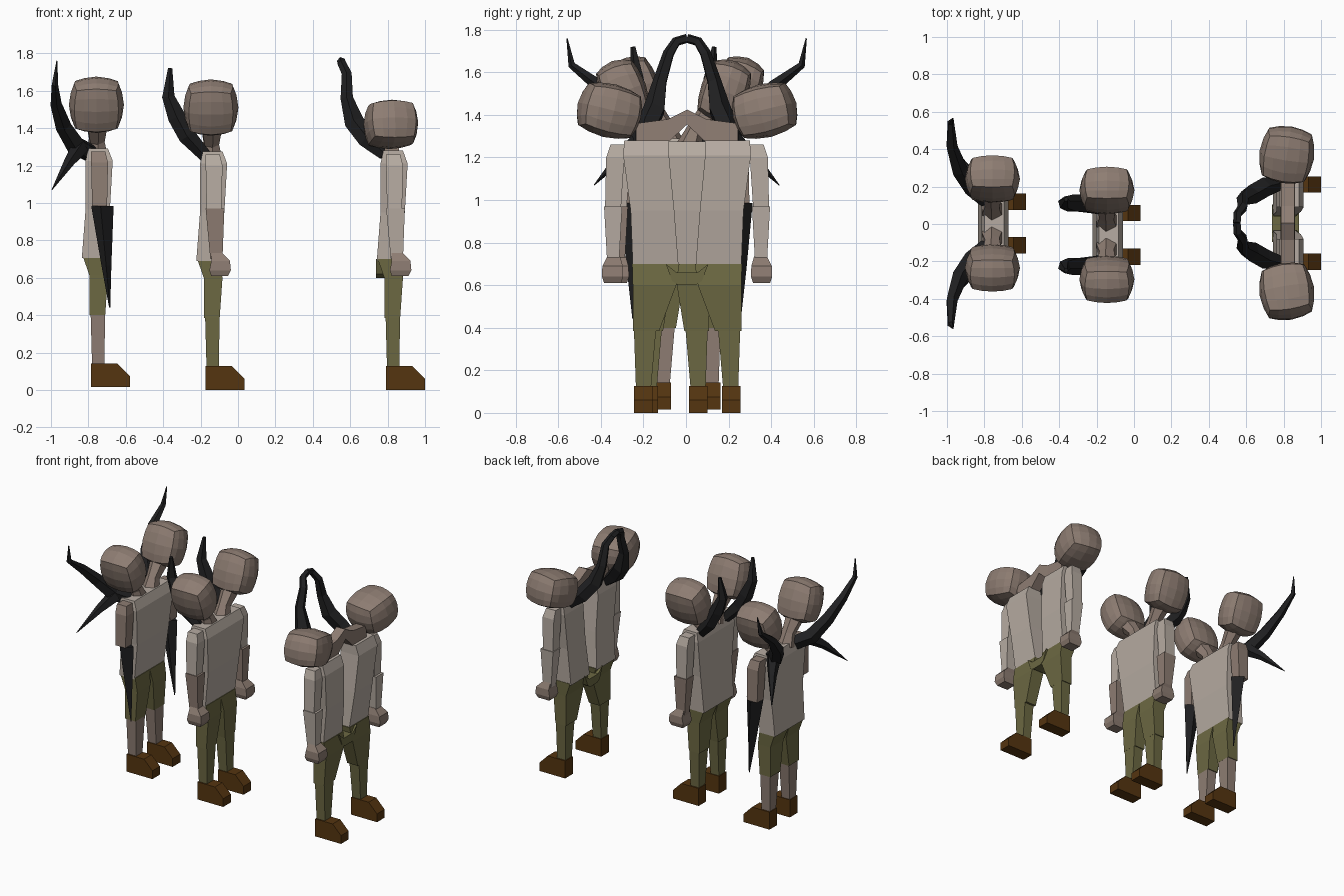
import bpy, bmesh
from math import sin, cos, pi, radians
from mathutils import Vector, Matrix

if "Cube" in bpy.data.objects:
    bpy.data.objects.remove(bpy.data.objects["Cube"])


def mat(name, c):
    m = bpy.data.materials.new(name)
    m.diffuse_color = (*c, 1)
    m.use_nodes = True
    m.node_tree.nodes["Principled BSDF"].inputs["Base Color"].default_value = m.diffuse_color
    return m


SKIN = mat("skin", (0.27, 0.205, 0.17))
SHIRT = mat("shirt", (0.47, 0.41, 0.36))
PANTS = mat("pants", (0.15, 0.14, 0.055))
SHOE = mat("leather", (0.09, 0.035, 0.005))
DARK = mat("dark_horn", (0.014, 0.014, 0.015))


def finish(name, bm, m, T):
    bm.transform(T)
    bmesh.ops.recalc_face_normals(bm, faces=bm.faces[:])
    me = bpy.data.meshes.new(name)
    bm.to_mesh(me)
    bm.free()
    me.materials.append(m)
    bpy.context.collection.objects.link(bpy.data.objects.new(name, me))


def loft(name, rings, m, T):
    """Skin a list of equal-length point rings and cap both ends."""
    bm = bmesh.new()
    vs = [[bm.verts.new(p) for p in r] for r in rings]
    n = len(rings[0])
    for a, b in zip(vs, vs[1:]):
        for i in range(n):
            bm.faces.new((a[i], a[(i + 1) % n], b[(i + 1) % n], b[i]))
    bm.faces.new(vs[0])
    bm.faces.new(vs[-1])
    finish(name, bm, m, T)


def boxes(name, secs, m, T):
    """Loft of rectangles (x0, x1, y0, y1, z)."""
    loft(name, [[(a, c, z), (b, c, z), (b, d, z), (a, d, z)] for a, b, c, d, z in secs], m, T)


def tube(name, path, m, T, n=5):
    """Tapered tube through (x, y, z, radius)."""
    P = [Vector(p[:3]) for p in path]
    rings = []
    for i, p in enumerate(P):
        t = (P[min(i + 1, len(P) - 1)] - P[max(i - 1, 0)]).normalized()
        u = t.cross(Vector((1, 0, 0.3))).normalized()
        v = t.cross(u)
        rings.append([p + path[i][3] * (u * cos(2 * pi * k / n) + v * sin(2 * pi * k / n)) for k in range(n)])
    loft(name, rings, m, T)


def head(name, loc, size, roll, yaw, T):
    bm = bmesh.new()
    bmesh.ops.create_cube(bm, size=2)
    bmesh.ops.subdivide_edges(bm, edges=bm.edges[:], cuts=3, use_grid_fill=True)
    for v in bm.verts:
        v.co = v.co.lerp(v.co.normalized() * 1.12, 0.65) / 1.08
    L = Matrix.Translation(loc) @ Matrix.Rotation(radians(yaw), 4, 'Z') @ Matrix.Rotation(radians(roll), 4, 'X')
    finish(name, bm, SKIN, T @ L @ Matrix.Diagonal((*[s / 2 for s in size], 1)))


# figure kinds: heel x, centre y, ground z
for kind, (bx, cy, bz) in enumerate([(-0.785, 0.003, 0.015), (-0.173, -0.058, 0), (0.792, 0.005, 0)], 1):
    T0 = Matrix.Translation((bx, cy, bz))
    wide = kind == 3
    o = 0.09 if wide else 0
    f = f"figure{kind}_"
    if not wide:
        boxes(f + "torso", [(-.05, .07, -.17, .17, .69), (-.03, .1, -.18, .18, .95),
                            (-.03, .115, -.21, .21, 1.21), (-.015, .09, -.2, .2, 1.275)], SHIRT, T0)
    else:
        # hips joining the two bodies, and the fused neck arch
        loft("figure3_hips", [[(x, y, z) for y, z in ((-.1, .7), (-.07, .62), (-.04, .6), (.04, .6),
                               (.07, .62), (.1, .7), (.05, .66), (-.05, .66))] for x in (-.055, .09)], PANTS, T0)
        loft("figure3_neck_arch", [[(-.01, y, a), (.07, y, a), (.065, y, b), (-.005, y, b)] for y, a, b in
             ((-.24, 1.27, 1.36), (-.09, 1.27, 1.38), (0, 1.355, 1.425), (.09, 1.27, 1.38), (.24, 1.27, 1.36))], SKIN, T0)
    for s, side in ((1, "left"), (-1, "right")):
        T = T0 @ Matrix.Diagonal((1, s, 1, 1))
        n = f + side + "_"
        # shoes and legs
        loft(n + "shoe", [[(x, y + o, z) for x, z in ((0, 0), (.207, 0), (.207, .06), (.14, .127), (0, .127))]
                          for y in (.073, .16)], SHOE, T)
        boxes(n + "lower_leg", [(.005, .07, .08 + o, .15 + o, .11), (-.003, .075, .055 + o, .16 + o, .4)],
              SKIN if kind == 1 else PANTS, T)
        boxes(n + "thigh", [(-.01, .075, .05 + o * .9, .165 + o, .385), (-.01, .09, .015 + o * .4, .165 + o, .6),
                            (-.045, .075, 0.0 + o * .4, .168 + o, .7)], PANTS, T)
        # half torso of the split body
        if wide:
            boxes(n + "torso", [(-.05, .07, .04, .255, .69), (-.03, .1, .06, .265, .95),
                                (-.03, .115, .085, .3, 1.21), (-.015, .09, .085, .295, 1.28)], SHIRT, T)
        # arms
        a = .29 if wide else .2
        boxes(n + "upper_arm", [(.005, .085, a + .02, a + .095, .97), (0, .09, a + .005, a + .09, 1.2),
                                (.0, .075, a - .02, a + .07, 1.26)], SKIN if kind == 1 else SHIRT, T)
        if kind == 1:
            loft(n + "blade_arm", [[(0, .23, .97), (.06, .21, .97), (.12, .25, .97), (.05, .31, .97)],
                                   [(.055, .24, .65), (.08, .235, .65), (.108, .25, .65), (.08, .28, .65)],
                                   [(.096, .25, .425), (.1, .248, .425), (.102, .25, .425), (.1, .255, .425)]], DARK, T)
        else:
            boxes(n + "forearm", [(.025, .09, a + .03, a + .085, .7), (.0, .1, a + .015, a + .1, .97)],
                  SHIRT if wide else SKIN, T)
            boxes(n + "hand", [(.03, .12, a + .02, a + .1, .61), (.02, .135, a + .01, a + .11, .64),
                               (.03, .13, a + .012, a + .108, .69), (.03, .085, a + .025, a + .085, .735)], SKIN, T)
        # necks and heads
        if wide:
            head(n + "head", (.025, s * .365, 1.42), (.295, .255, .31), -76 * s, -9 * s, T0)
        else:
            tube(n + "neck", [(.03, .07, 1.24, .065), (.03, .1, 1.32, .045), (.03, .19, 1.43, .065)], SKIN, T, 6)
            head(n + "head", (.028, s * .238, 1.51), (.295, .225, .305), -20 * s, 0, T0)
        # back horns
        if kind == 1:
            tube(n + "horn", [(-.0, .13, 1.25, .05), (-.08, .2, 1.29, .055), (-.15, .29, 1.4, .045),
                              (-.19, .41, 1.52, .032), (-.195, .54, 1.62, .018), (-.183, .562, 1.745, .003)], DARK, T)
            tube(n + "back_spike", [(-.06, .2, 1.28, .05), (-.12, .3, 1.2, .03), (-.21, .435, 1.055, .002)], DARK, T)
        elif kind == 2:
            tube(n + "horn", [(-.0, .14, 1.25, .035), (-.1, .165, 1.36, .05), (-.155, .165, 1.46, .05),
                              (-.2, .17, 1.57, .035), (-.19, .19, 1.72, .012)], DARK, T)
        else:
            tube(n + "horn", [(-.01, .21, 1.26, .035), (-.1, .19, 1.34, .055), (-.17, .15, 1.43, .055),
                              (-.21, .125, 1.56, .035), (-.21, .085, 1.69, .028), (-.237, .05, 1.745, .024),
                              (-.24, 0, 1.76, .022)], DARK, T)
